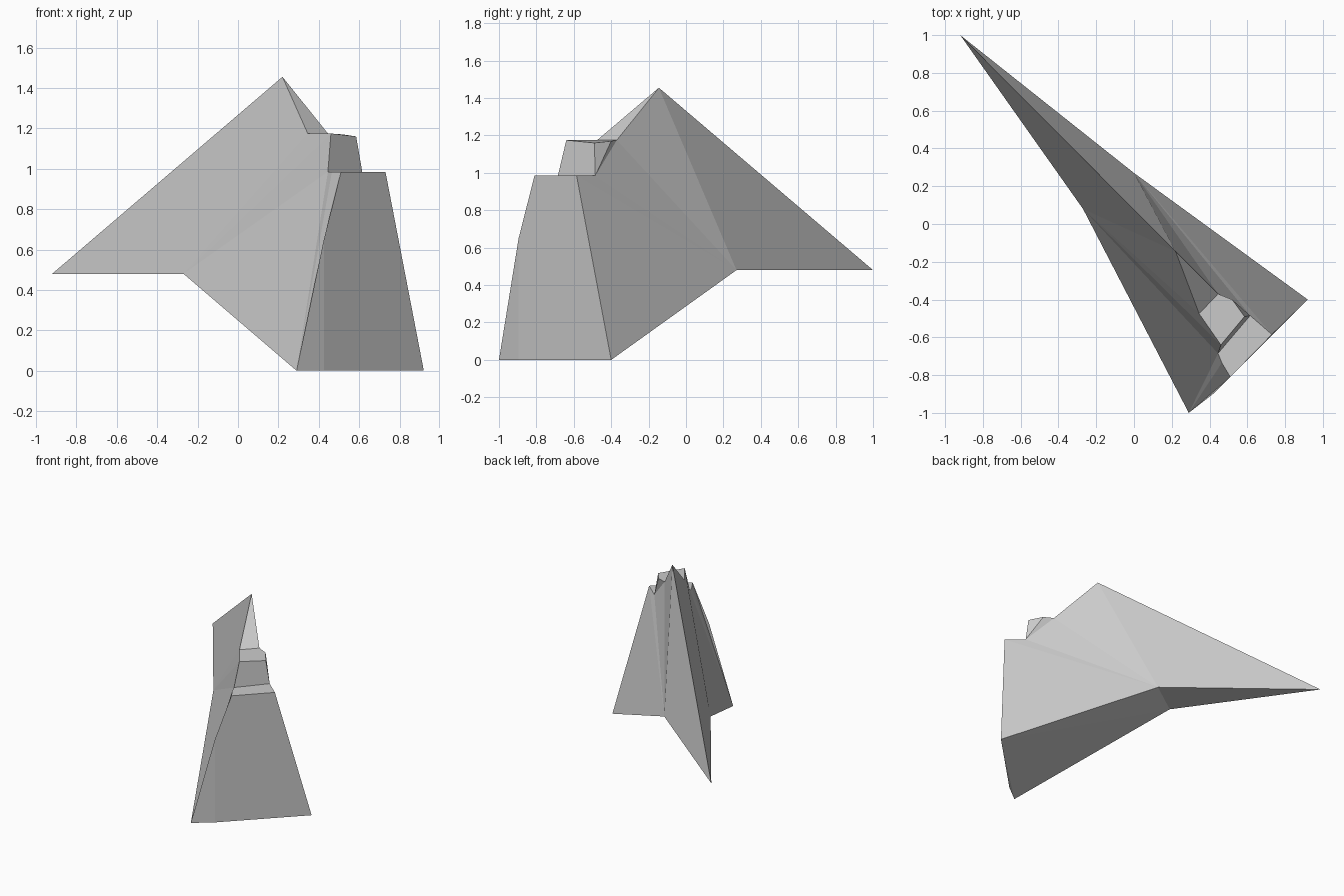
import bpy
import bmesh

cube = bpy.data.objects.get("Cube")
if cube:
    bpy.data.objects.remove(cube, do_unlink=True)

# One plain stone grey
stone = bpy.data.materials.new("stone_grey")
stone.use_nodes = True
colour = (0.6, 0.6, 0.6, 1)
stone.diffuse_color = colour
stone.node_tree.nodes["Principled BSDF"].inputs["Base Color"].default_value = colour

# Corners of the wedge, named by where they sit
low, ledge, shelf = 0.48, 0.985, 1.175
corners = {
    "tip": (-0.92, 1, low),
    "peak": (0.22, -0.145, 1.455),
    "belly_a": (-0.27, 0.08, low),
    "belly_b": (0, 0.27, low),
    "foot_a": (0.29, -1, 0),
    "foot_mid": (0.425, -0.895, 0),
    "foot_b": (0.92, -0.4, 0),
    "shoulder": (0.425, -0.895, 0.65),
    "ledge_front_a": (0.51, -0.81, ledge),
    "ledge_front_b": (0.73, -0.585, ledge),
    "ledge_mid_a": (0.465, -0.735, ledge),
    "ledge_back_a": (0.445, -0.685, ledge),
    "ledge_back_b": (0.615, -0.485, ledge),
    "shelf_front_a": (0.46, -0.64, shelf),
    "shelf_front_b": (0.585, -0.49, 1.16),
    "shelf_mid_b": (0.52, -0.4, 1.17),
    "shelf_back_a": (0.345, -0.475, shelf),
    "shelf_back_b": (0.445, -0.37, shelf),
}

bm = bmesh.new()
vert = {name: bm.verts.new(place) for name, place in corners.items()}


def face(names):
    return bm.faces.new([vert[n] for n in names.split()])


def fan(hub, names):
    """Triangles from one hub corner to a chain of corners."""
    chain = names.split()
    for a, b in zip(chain, chain[1:]):
        bm.faces.new([vert[hub], vert[a], vert[b]])


# Two long flanks
fan("belly_a", "tip peak shelf_back_a shelf_front_a ledge_back_a foot_a")
fan("foot_a", "ledge_back_a ledge_mid_a ledge_front_a shoulder foot_mid")
fan("belly_b", "tip peak shelf_back_b ledge_back_b ledge_front_b foot_b")
fan("ledge_back_b", "shelf_back_b shelf_mid_b shelf_front_b")

# Upright front, stepped top and sloping cap
face("foot_mid foot_b ledge_front_b ledge_front_a shoulder")
face("ledge_front_a ledge_front_b ledge_back_b ledge_back_a ledge_mid_a")
face("ledge_back_a ledge_back_b shelf_front_b shelf_front_a")
face("shelf_front_a shelf_front_b shelf_mid_b shelf_back_b shelf_back_a")
face("shelf_back_a shelf_back_b peak")

# Underside
face("tip belly_a belly_b")
fan("foot_b", "belly_b belly_a foot_a foot_mid")

bmesh.ops.recalc_face_normals(bm, faces=bm.faces)
mesh = bpy.data.meshes.new("stepped_wedge")
bm.to_mesh(mesh)
bm.free()
mesh.materials.append(stone)
wedge = bpy.data.objects.new("stepped_wedge", mesh)
bpy.context.collection.objects.link(wedge)
